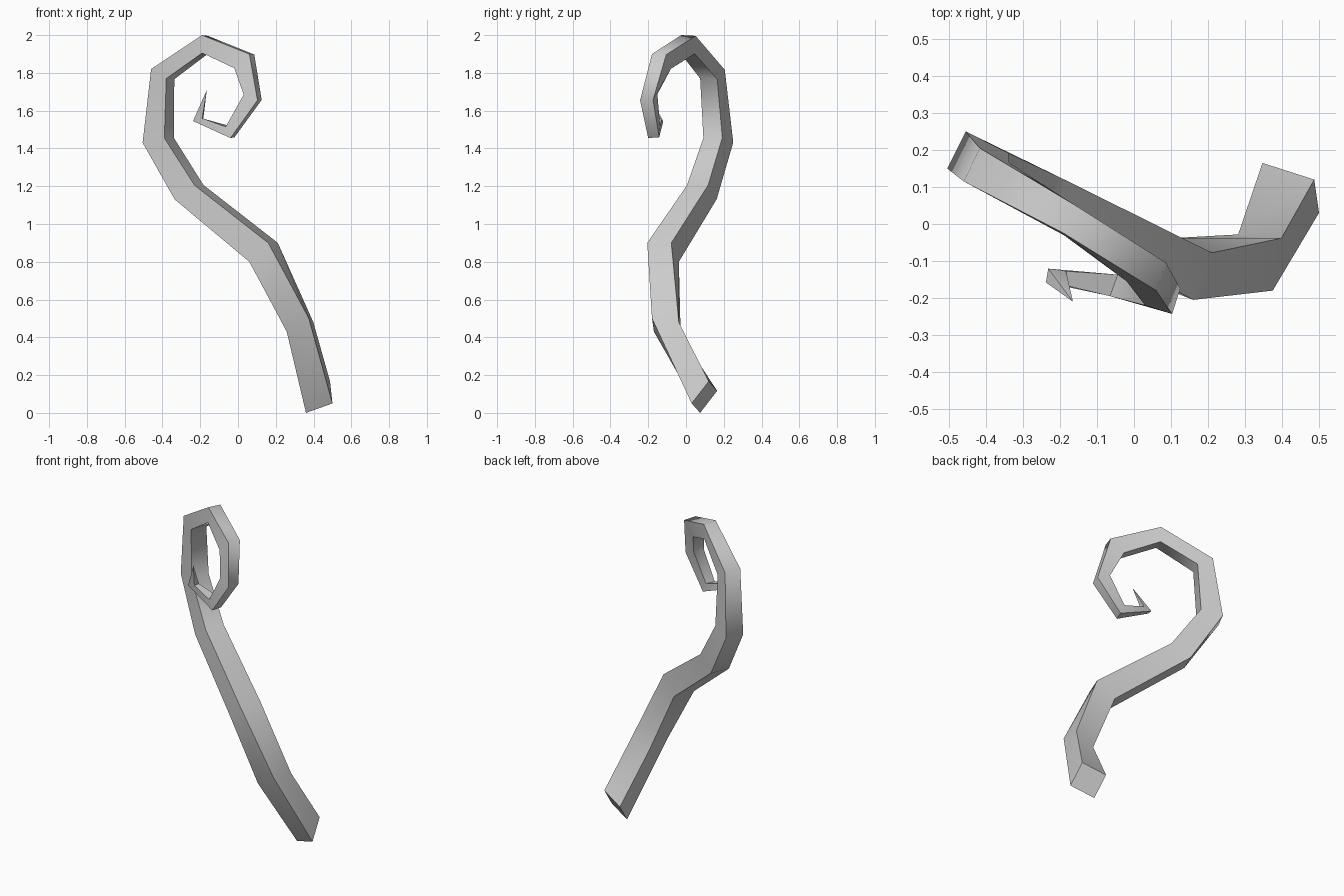
import bpy, bmesh
from math import radians
from mathutils import Vector

if "Cube" in bpy.data.objects:
    bpy.data.objects.remove(bpy.data.objects["Cube"])

# Square-section guide: outer front corner, inner front corner, depth of section
SECTIONS = [
    ((0.36, 0.075, 0.00), (0.50, 0.03, 0.05), 0.148),
    ((0.258, -0.17, 0.43), (0.375, -0.18, 0.50), 0.145),
    ((0.06, -0.165, 0.80), (0.16, -0.205, 0.90), 0.137),
    ((-0.335, 0.05, 1.13), (-0.23, 0.005, 1.205), 0.122),
    ((-0.505, 0.15, 1.43), (-0.39, 0.092, 1.455), 0.112),
    ((-0.46, 0.115, 1.82), (-0.38, 0.075, 1.77), 0.10),
    ((-0.19, -0.025, 2.00), (-0.19, -0.03, 1.905), 0.082),
    ((0.06, -0.18, 1.90), (-0.02, -0.155, 1.825), 0.08),
    ((0.103, -0.243, 1.655), (0.03, -0.22, 1.685), 0.072),
    ((-0.04, -0.20, 1.455), (-0.065, -0.195, 1.515), 0.062),
    ((-0.238, -0.158, 1.545), (-0.19, -0.165, 1.56), 0.038),
]
TIP = (-0.165, -0.21, 1.71)
DEPTH_DIR = Vector((0.37, 0.93, 0.0))     # curl stays roughly in one plane
ROOT_DIR = Vector((0.0, 0.58, 0.82))      # the root end is tilted backwards


def square(bm, a, b, depth, ref):
    a, b = Vector(a), Vector(b)
    edge = (b - a).normalized()
    d = (ref - edge * ref.dot(edge)).normalized() * depth
    return [bm.verts.new(p) for p in (a, b, b + d, a + d)]


# Curled tapering tendril
bm = bmesh.new()
rings = [square(bm, a, b, w, DEPTH_DIR if i else ROOT_DIR)
         for i, (a, b, w) in enumerate(SECTIONS)]
bm.faces.new(rings[0][::-1])
for low, high in zip(rings, rings[1:]):
    for k in range(4):
        n = (k + 1) % 4
        bm.faces.new((low[k], low[n], high[n], high[k]))

# Pointed tip
tip = bm.verts.new(TIP)
for k in range(4):
    bm.faces.new((rings[-1][k], rings[-1][(k + 1) % 4], tip))
bmesh.ops.recalc_face_normals(bm, faces=bm.faces)

mesh = bpy.data.meshes.new("curled_tendril")
bm.to_mesh(mesh)
bm.free()
tendril = bpy.data.objects.new("curled_tendril", mesh)
bpy.context.collection.objects.link(tendril)
bpy.context.view_layer.objects.active = tendril
tendril.select_set(True)
bpy.ops.object.shade_smooth_by_angle(angle=radians(60))
